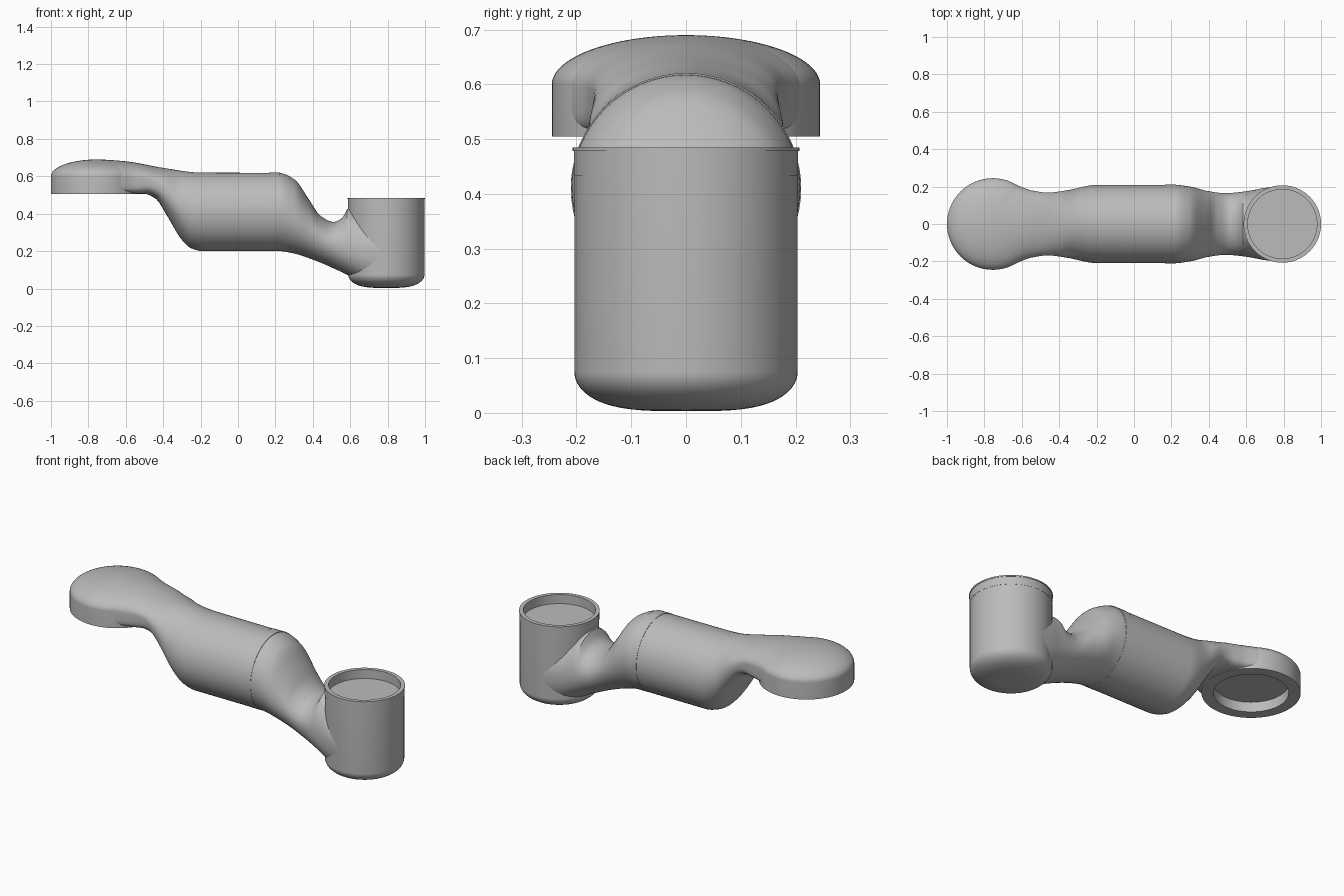
import bpy
import bmesh
import math

SIDES = 64

start_cube = bpy.data.objects.get("Cube")
if start_cube:
    bpy.data.objects.remove(start_cube, do_unlink=True)

grey = bpy.data.materials.new("satin grey")
grey.use_nodes = True
grey.diffuse_color = (0.5, 0.5, 0.5, 1)
grey.node_tree.nodes["Principled BSDF"].inputs["Base Color"].default_value = grey.diffuse_color


def skin(name, rings):
    """Closed surface through a list of equally sized point rings."""
    bm = bmesh.new()
    loops = [[bm.verts.new(point) for point in ring] for ring in rings]
    for a, b in zip(loops, loops[1:]):
        for i in range(len(a)):
            j = (i + 1) % len(a)
            bm.faces.new((a[i], a[j], b[j], b[i]))
    bm.faces.new(loops[0])
    bm.faces.new(loops[-1])
    bmesh.ops.recalc_face_normals(bm, faces=bm.faces)
    mesh = bpy.data.meshes.new(name)
    bm.to_mesh(mesh)
    bm.free()
    mesh.materials.append(grey)
    part = bpy.data.objects.new(name, mesh)
    bpy.context.collection.objects.link(part)
    return part


def lathe(name, x, profile):
    """Turn a (radius, height) profile around a vertical axis at x."""
    angles = [math.tau * i / SIDES for i in range(SIDES)]
    return skin(name, [[(x + r * math.cos(a), r * math.sin(a), z) for a in angles]
                       for r, z in profile])


def activate(part):
    bpy.ops.object.select_all(action='DESELECT')
    part.select_set(True)
    bpy.context.view_layer.objects.active = part


def smooth(part):
    activate(part)
    bpy.ops.object.shade_smooth_by_angle(angle=math.radians(35))


def curve(keys):
    """Smooth function through (x, value) keys that never overshoots them."""
    slopes = [(b[1] - a[1]) / (b[0] - a[0]) for a, b in zip(keys, keys[1:])]
    tangents = [0.0]
    for m, n in zip(slopes, slopes[1:]):
        tangents.append(2 * m * n / (m + n) if m * n > 0 else 0.0)
    tangents.append(0.0)

    def value(x):
        k = 0
        while k < len(keys) - 2 and x > keys[k + 1][0]:
            k += 1
        (x0, v0), (x1, v1) = keys[k], keys[k + 1]
        width = x1 - x0
        t = min(max((x - x0) / width, 0), 1)
        ease = t * t * (3 - 2 * t)
        return (v0 + (v1 - v0) * ease
                + width * t * (1 - t) * ((1 - t) * tangents[k] - t * tangents[k + 1]))
    return value


# Outline curves of the arm: crown, belly, widest height, half width, belly squareness
crown = curve([(-.76, .69), (-.6, .68), (-.4, .645), (-.2, .62), (.22, .618), (.3, .585),
               (.38, .475), (.44, .39), (.51, .356), (.56, .38), (.59, .43), (.62, .42), (.79, .36)])
belly = curve([(-.76, .507), (-.5, .506), (-.44, .48), (-.38, .39), (-.3, .26), (-.25, .215),
               (-.19, .2), (.22, .2), (.3, .187), (.42, .147), (.55, .09), (.68, .03), (.79, .004)])
waist = curve([(-.76, .6), (-.5, .59), (-.4, .54), (-.3, .44), (-.2, .41), (.22, .41),
               (.4, .3), (.5, .24), (.79, .2)])
half_width = curve([(-.76, .243), (-.64, .213), (-.55, .18), (-.46, .168), (-.36, .18),
                    (-.2, .209), (.22, .209), (.3, .2), (.4, .175), (.49, .165), (.6, .175),
                    (.7, .193), (.79, .203)])
squareness = curve([(-.76, 8), (-.55, 6), (-.42, 2.6), (-.3, 2), (.45, 2), (.79, 2.6)])


def section(x):
    """Rounded cross-section of the arm at x."""
    ring = []
    for i in range(SIDES):
        c, s = math.cos(math.tau * i / SIDES), math.sin(math.tau * i / SIDES)
        power = 2 / (2 if s >= 0 else squareness(x))
        reach = (crown(x) if s >= 0 else belly(x)) - waist(x)
        ring.append((x, half_width(x) * math.copysign(abs(c) ** power, c),
                     waist(x) + reach * abs(s) ** power))
    return ring


# Arm running from the flange pad to the joint cup
STEPS = 120
arm = skin("arm", [section(-.76 + 1.55 * i / STEPS) for i in range(STEPS + 1)])

# Clear the arm out of the pad's socket
cutter = lathe("socket_cutter", -.755, [(.19, .4), (.19, .565)])
cutter.hide_render = True
activate(arm)
cut = arm.modifiers.new("socket", 'BOOLEAN')
cut.operation = 'DIFFERENCE'
cut.solver = 'EXACT'
cut.object = cutter
bpy.ops.object.modifier_apply(modifier=cut.name)
bpy.data.objects.remove(cutter, do_unlink=True)
smooth(arm)

# Domed flange pad with a round socket underneath
PAD = .245
dome = [(PAD * math.cos(a), .6 + .09 * math.sin(a))
        for a in (math.radians(88 * i / 20) for i in range(21))]
smooth(lathe("flange_pad", -.755, [(.186, .56), (.186, .505), (PAD, .505)] + dome))

# Joint cup with rounded base, raised rim band and shallow open top
base = [(.204 * math.cos(a) ** .6, .075 - .072 * math.sin(a))
        for a in (math.radians(89 * i / 16) for i in range(16, -1, -1))]
smooth(lathe("joint_cup", .793, base + [(.204, .434), (.205, .434), (.205, .478),
                                        (.207, .478), (.207, .485), (.185, .485), (.185, .434)]))

# Thin seam collar around the barrel
collar = skin("seam_collar", [[(x, .2105 * math.cos(math.tau * i / SIDES),
                                .41 + .2105 * math.sin(math.tau * i / SIDES))
                               for i in range(SIDES)] for x in (.165, .225)])
smooth(collar)
